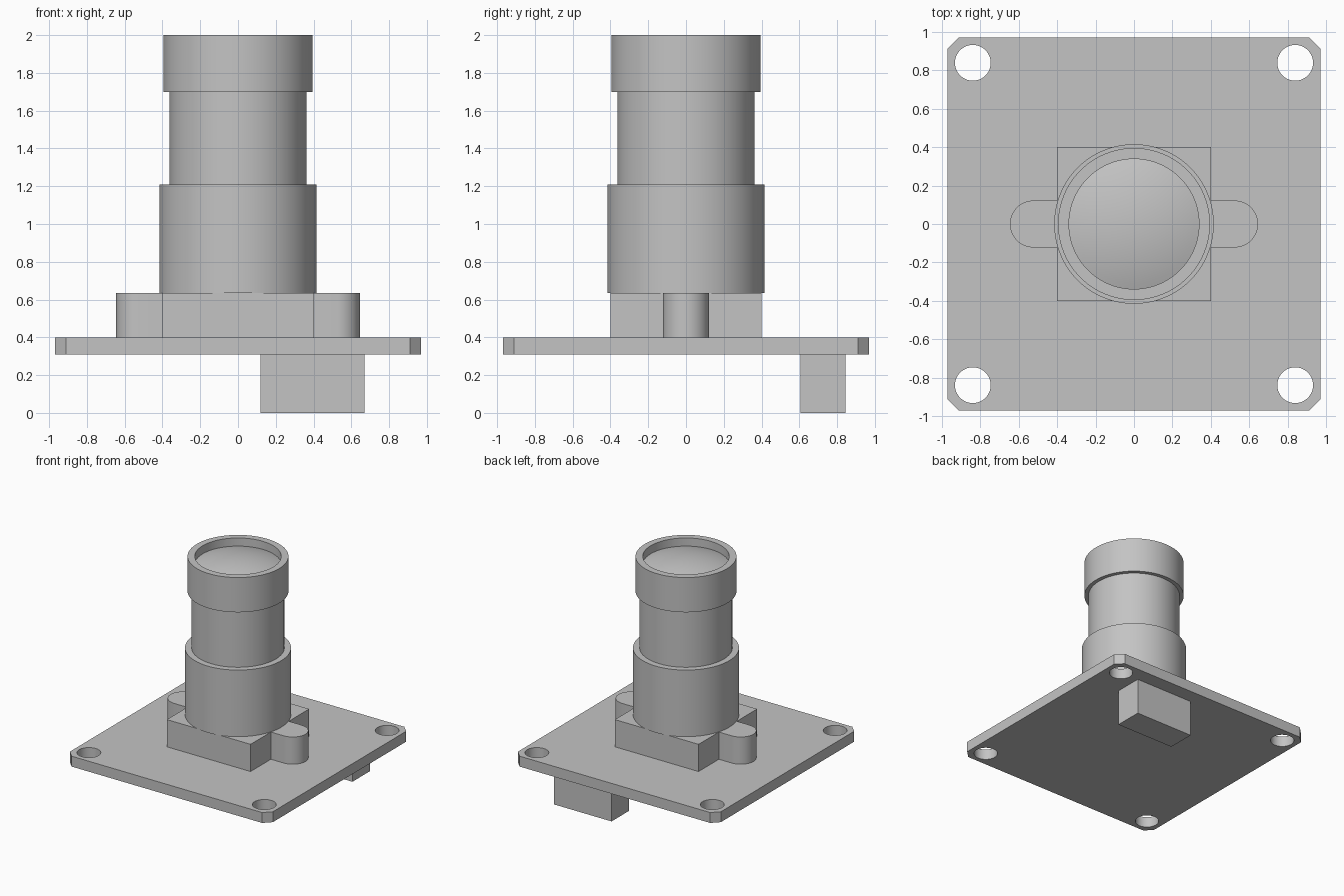
import bpy, bmesh, math

if "Cube" in bpy.data.objects:
    bpy.data.objects.remove(bpy.data.objects["Cube"], do_unlink=True)

GREY = (0.55, 0.55, 0.55, 1.0)
grey = bpy.data.materials.new("plain grey")
grey.use_nodes = True
grey.diffuse_color = GREY
grey.node_tree.nodes["Principled BSDF"].inputs["Base Color"].default_value = GREY


def finish(name, mesh):
    """Link a mesh as a named part with smooth curved walls and sharp edges."""
    bm = bmesh.new()
    bm.from_mesh(mesh)
    bmesh.ops.remove_doubles(bm, verts=bm.verts, dist=1e-4)
    bmesh.ops.recalc_face_normals(bm, faces=bm.faces)
    bm.to_mesh(mesh)
    bm.free()
    mesh.materials.clear()
    mesh.materials.append(grey)
    obj = bpy.data.objects.new(name, mesh)
    bpy.context.collection.objects.link(obj)
    bpy.ops.object.select_all(action='DESELECT')
    obj.select_set(True)
    bpy.context.view_layer.objects.active = obj
    bpy.ops.object.shade_smooth_by_angle(angle=math.radians(30))
    return obj


def arc(cx, cy, r, start, end, steps):
    angles = [math.radians(start + (end - start) * i / steps) for i in range(steps + 1)]
    return [(cx + r * math.cos(a), cy + r * math.sin(a)) for a in angles]


def prism(name, outlines, z0, z1):
    """Extrude flat outlines; inner outlines become holes."""
    curve = bpy.data.curves.new(name + " outline", 'CURVE')
    curve.dimensions = '2D'
    curve.fill_mode = 'BOTH'
    curve.extrude = (z1 - z0) / 2
    for points in outlines:
        spline = curve.splines.new('POLY')
        spline.points.add(len(points) - 1)
        for p, (x, y) in zip(spline.points, points):
            p.co = (x, y, 0, 1)
        spline.use_cyclic_u = True
    helper = bpy.data.objects.new(name + " helper", curve)
    bpy.context.collection.objects.link(helper)
    bpy.context.view_layer.update()
    graph = bpy.context.evaluated_depsgraph_get()
    mesh = bpy.data.meshes.new_from_object(helper.evaluated_get(graph))
    bpy.data.objects.remove(helper, do_unlink=True)
    bpy.data.curves.remove(curve)
    obj = finish(name, mesh)
    obj.location.z = (z0 + z1) / 2
    return obj


def lathe(name, profile, steps=96):
    """Turn a (radius, height) profile about the z axis."""
    bm = bmesh.new()
    verts = [bm.verts.new((r, 0, z)) for r, z in profile]
    edges = [bm.edges.new(pair) for pair in zip(verts, verts[1:])]
    bmesh.ops.spin(bm, geom=verts + edges, cent=(0, 0, 0), axis=(0, 0, 1),
                   angle=math.tau, steps=steps, use_merge=False)
    mesh = bpy.data.meshes.new(name)
    bm.to_mesh(mesh)
    bm.free()
    return finish(name, mesh)


# Circuit board with clipped corners and four mounting holes
E, C = 0.97, 0.91
board = [(E, -C), (E, C), (C, E), (-C, E), (-E, C), (-E, -C), (-C, -E), (C, -E)]
holes = [arc(sx * 0.838, sy * 0.838, 0.093, 0, 360, 48)[:-1]
         for sx in (-1, 1) for sy in (-1, 1)]
prism("circuit_board", [board] + holes, 0.31, 0.40)

# Connector under the board
prism("connector", [[(0.12, 0.605), (0.67, 0.605), (0.67, 0.845), (0.12, 0.845)]], 0.0, 0.31)

# Square mount with a rounded ear on each side
S, R = 0.40, 0.122
half = [(S, -S), (S, -R)] + arc(0.523, 0, R, -90, 90, 24) + [(S, R), (S, S)]
prism("lens_mount", [half + [(-x, -y) for x, y in half]], 0.40, 0.635)

# Stepped lens tube
lathe("lens_holder", [(0, 0.635), (0.415, 0.635), (0.415, 1.21), (0, 1.21)])
lathe("lens_barrel", [(0.363, 1.21), (0.363, 1.70)])
lathe("lens_cap_ring", [(0, 1.70), (0.395, 1.70), (0.395, 2.0), (0.338, 2.0), (0.338, 1.90), (0, 1.90)])

# Domed front glass, recessed in the ring
radius, edge, rise = 0.338, 1.93, 0.055
sphere = (radius ** 2 + rise ** 2) / (2 * rise)
dome = []
for i in range(13):
    r = radius * (1 - i / 12)
    dome.append((r, edge + rise - sphere + math.sqrt(sphere ** 2 - r ** 2)))
lathe("front_glass", dome)
